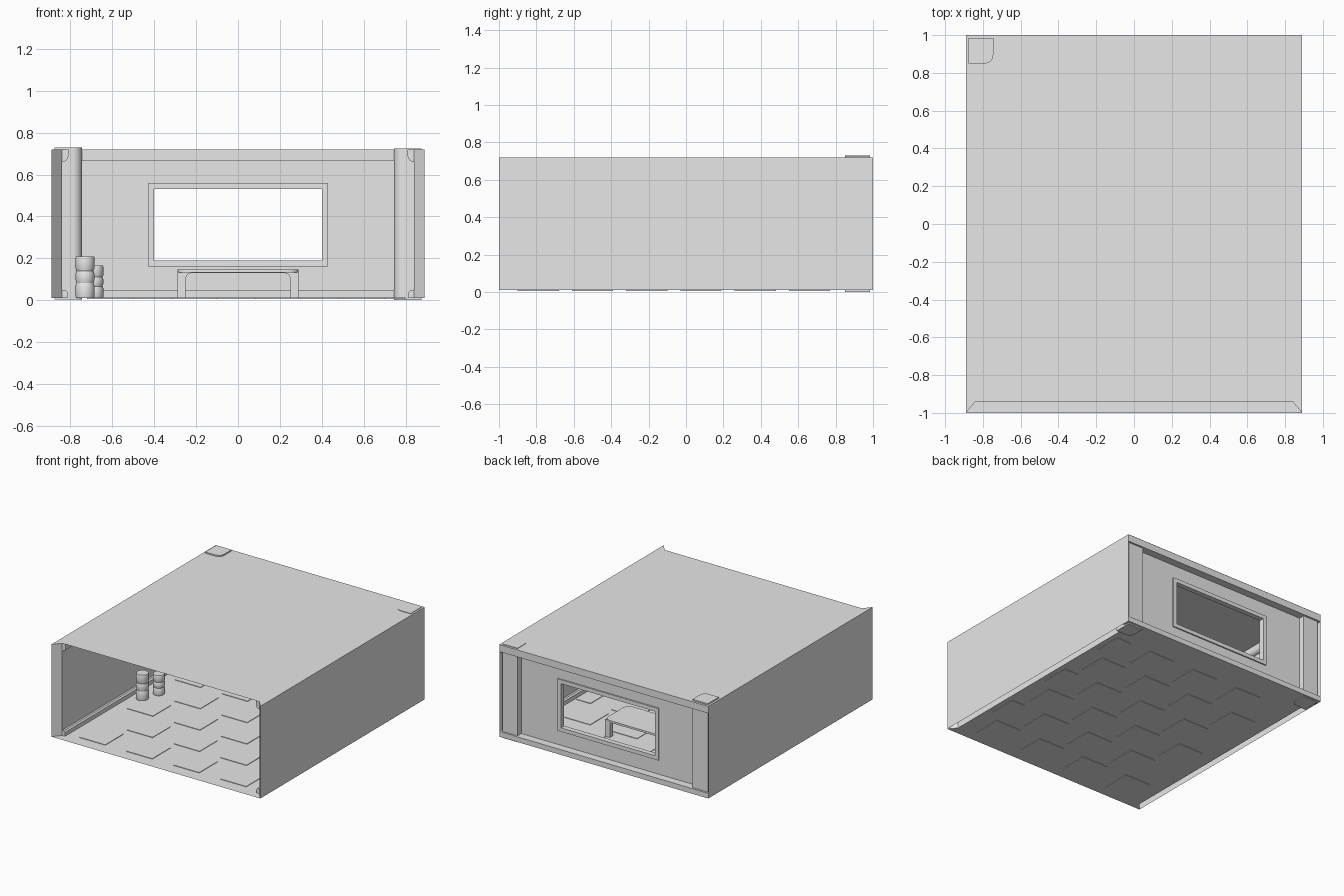
import bpy, bmesh, math
from mathutils import Vector

cube = bpy.data.objects.get("Cube")
if cube:
    bpy.data.objects.remove(cube)

grey = bpy.data.materials.new("plain_grey")
grey.use_nodes = True
grey.diffuse_color = (0.8, 0.8, 0.8, 1)
grey.node_tree.nodes["Principled BSDF"].inputs["Base Color"].default_value = (0.8, 0.8, 0.8, 1)

W, IN = 0.89, 0.84          # outer and inner half width
FRONT, BACK = -0.94, 0.94   # inner depth
FLOOR, TOP = 0.01, 0.72


def finish(name, bm, smooth=False):
    mesh = bpy.data.meshes.new(name)
    bm.to_mesh(mesh)
    bm.free()
    mesh.materials.append(grey)
    ob = bpy.data.objects.new(name, mesh)
    bpy.context.collection.objects.link(ob)
    if smooth:
        bpy.ops.object.select_all(action='DESELECT')
        bpy.context.view_layer.objects.active = ob
        ob.select_set(True)
        bpy.ops.object.shade_smooth_by_angle(angle=math.radians(35))
    return ob


def add_box(bm, x0, x1, y0, y1, z0, z1):
    made = bmesh.ops.create_cube(bm, size=1)["verts"]
    for v in made:
        v.co = Vector(((x0 + x1) / 2 + v.co.x * (x1 - x0),
                       (y0 + y1) / 2 + v.co.y * (y1 - y0),
                       (z0 + z1) / 2 + v.co.z * (z1 - z0)))


def boxes(name, *dims):
    bm = bmesh.new()
    for d in dims:
        add_box(bm, *d)
    return finish(name, bm)


def sheet(name, points):
    bm = bmesh.new()
    bm.faces.new([bm.verts.new(p) for p in points])
    return finish(name, bm)


def prism(name, points, shift, smooth=False):
    bm = bmesh.new()
    face = bm.faces.new([bm.verts.new(p) for p in points])
    moved = bmesh.ops.extrude_face_region(bm, geom=[face])["geom"]
    bmesh.ops.translate(bm, vec=shift, verts=[g for g in moved if isinstance(g, bmesh.types.BMVert)])
    bmesh.ops.recalc_face_normals(bm, faces=bm.faces)
    return finish(name, bm, smooth)


def arc(cx, cy, r, start, end, n=8):
    angles = [math.radians(start + (end - start) * i / n) for i in range(n + 1)]
    return [(cx + r * math.cos(a), cy + r * math.sin(a)) for a in angles]


# Roof with a notched front edge, floor with an open gap along the walls
sheet("roof", [(-W, 1, TOP), (-W, -1, TOP), (-IN, FRONT, TOP),
               (IN, FRONT, TOP), (W, -1, TOP), (W, 1, TOP)])
sheet("floor", [(-IN, BACK, FLOOR), (-IN, FRONT, FLOOR), (-W, -1, FLOOR),
                (W, -1, FLOOR), (IN, FRONT, FLOOR), (IN, BACK, FLOOR)])

# Side walls, each with an outer skin, a slanted front edge and an inner skin
for side, s in (("right", -1), ("left", 1)):
    bm = bmesh.new()
    plan = [(s * W, 1), (s * W, -1), (s * IN, FRONT), (s * IN, BACK)]
    low = [bm.verts.new((x, y, FLOOR)) for x, y in plan]
    high = [bm.verts.new((x, y, TOP)) for x, y in plan]
    for i in range(3):
        bm.faces.new([low[i], low[i + 1], high[i + 1], high[i]])
    bmesh.ops.recalc_face_normals(bm, faces=bm.faces)
    finish(side + "_wall", bm)

    # Rounded ceiling trim and skirting
    cornice = [(s * IN, TOP), (s * 0.81, TOP), (s * 0.81, 0.69)]
    cornice += [(s * x, z) for x, z in arc(0.84, 0.69, 0.03, 180, 270, 6)[1:]]
    prism(side + "_cornice", [(x, FRONT, z) for x, z in cornice], (0, 1.88, 0), True)
    skirting = [(s * IN, FLOOR), (s * 0.815, FLOOR), (s * 0.815, 0.04),
                (s * 0.825, 0.05), (s * IN, 0.05)]
    prism(side + "_skirting", [(x, FRONT, z) for x, z in skirting], (0, 1.88, 0))

    # Corner column with one rounded inner corner
    a, b = 0.875, 0.745
    plan = [(s * a, 0.985), (s * a, 0.85)]
    plan += [(s * x, y) for x, y in reversed(arc(b + 0.045, 0.895, 0.045, 180, 270))]
    plan.append((s * b, 0.985))
    z0, height = (0.004, 0.726) if s < 0 else (0.0, 0.724)
    prism(side + "_column", [(x, y, z0) for x, y in plan], (0, 0, height), True)

# Back wall around the window opening
boxes("back_wall",
      (-IN, -0.4, 0.92, BACK, FLOOR, TOP), (0.4, IN, 0.92, BACK, FLOOR, TOP),
      (-0.4, 0.4, 0.92, BACK, FLOOR, 0.19), (-0.4, 0.4, 0.92, BACK, 0.53, TOP))
boxes("window_frame",
      (-0.43, -0.4, 0.91, 0.95, 0.16, 0.56), (0.4, 0.43, 0.91, 0.95, 0.16, 0.56),
      (-0.4, 0.4, 0.91, 0.95, 0.16, 0.19), (-0.4, 0.4, 0.91, 0.95, 0.53, 0.56))
boxes("back_beams", (-W, W, BACK, 1, 0.665, TOP - 0.001), (-W, W, BACK, 1, FLOOR, 0.05))
boxes("back_trim", (-IN, IN, 0.89, 0.92, 0.665, TOP - 0.001), (-IN, IN, 0.895, 0.92, FLOOR, 0.05))

# Floor tiles standing slightly proud on both faces
bm = bmesh.new()
for row in range(6):
    for col in range(4):
        x = -0.72 + col * 0.4 + (row % 2) * 0.2
        y = -0.9 + row * 0.29
        add_box(bm, x, min(x + 0.22, 0.8), y, y + 0.22, FLOOR - 0.004, FLOOR + 0.004)
finish("floor_tiles", bm)

# Low table: rounded top over two bent leg frames
corners = [(0.24, 0.53, 0), (-0.24, 0.53, 90), (-0.24, 0.35, 180), (0.24, 0.35, 270)]
plan = []
for cx, cy, start in corners:
    plan += arc(cx, cy, 0.05, start, start + 90, 5)
prism("table_top", [(x, y, 0.132) for x, y in plan], (0, 0, 0.015), True)
outline = [(-0.29, FLOOR), (-0.29, 0.14), (0.29, 0.14), (0.29, FLOOR), (0.25, FLOOR)]
outline += arc(0.22, 0.1, 0.03, 0, 90, 5) + arc(-0.22, 0.1, 0.03, 90, 180, 5)
outline.append((-0.25, FLOOR))
for name, y in (("front", 0.33), ("back", 0.53)):
    prism("table_legs_" + name, [(x, y, z) for x, z in outline], (0, 0.04, 0), True)


# Turned vases with waisted bands
def vase(name, x, y, radius, height):
    profile = [(0, 0), (0.95, 0), (1, 0.04), (1, 0.3), (0.9, 0.36), (1, 0.44),
               (1, 0.58), (0.9, 0.65), (1, 0.71), (1, 0.97), (0.95, 1), (0, 1)]
    bm = bmesh.new()
    verts = [bm.verts.new((r * radius, 0, h * height)) for r, h in profile]
    edges = [bm.edges.new(pair) for pair in zip(verts, verts[1:])]
    bmesh.ops.spin(bm, geom=verts + edges, cent=(0, 0, 0), axis=(0, 0, 1),
                   angle=math.tau, steps=32)
    bmesh.ops.remove_doubles(bm, verts=bm.verts, dist=0.0005)
    bmesh.ops.recalc_face_normals(bm, faces=bm.faces)
    finish(name, bm, True).location = (x, y, FLOOR)


vase("tall_vase", -0.73, -0.12, 0.045, 0.2)
vase("short_vase", -0.685, 0.015, 0.042, 0.155)
